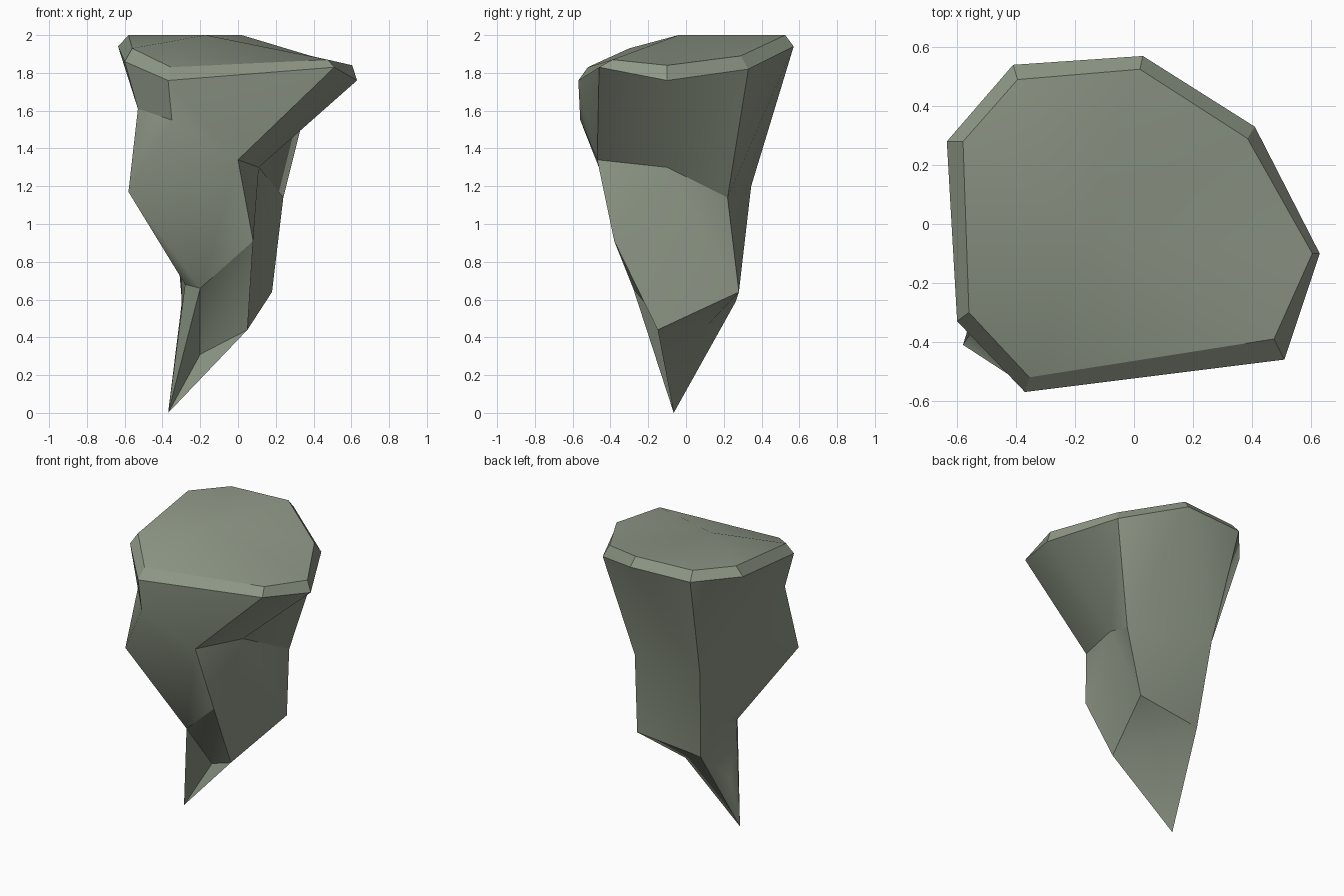
import bpy
import bmesh

cube = bpy.data.objects.get("Cube")
if cube:
    bpy.data.objects.remove(cube, do_unlink=True)

# One stone colour for the whole rock
stone = bpy.data.materials.new("grey green stone")
stone.use_nodes = True
stone.diffuse_color = (0.27, 0.31, 0.24, 1)
stone.node_tree.nodes["Principled BSDF"].inputs["Base Color"].default_value = stone.diffuse_color

# Outer edge of the table top, anticlockwise from the front left corner
rim_points = [
    (-.37, -.57, 1.76), (.51, -.46, 1.83), (.63, -.1, 1.76), (.41, .33, 1.82),
    (.03, .57, 1.94), (-.41, .54, 1.94), (-.635, .28, 1.94), (-.6, -.33, 1.86),
]
# Inner edge of the bevel, in the same order
crown_points = [
    (-.355, -.52, 1.83), (.475, -.39, 1.87), (.605, -.1, 1.84), (.385, .29, 1.89),
    (.02, .525, 2), (-.395, .49, 2), (-.58, .28, 2), (-.56, -.3, 1.93),
]
crown_peak = (-.17, -.04, 2)

# Corners of the broken column below the rim
column_points = dict(
    chip_front=(-.35, -.56, 1.55),
    chip_side=(-.53, -.33, 1.61),
    elbow=(-.58, -.41, 1.17),
    notch_front=(0, -.47, 1.34),
    notch_mid=(.11, -.1, 1.3),
    notch_back=(.24, .22, 1.14),
    waist=(.08, -.38, .91),
    back_ridge=(-.35, .345, 1.2),
    heel_front=(.05, -.15, .44),
    heel_back=(.18, .28, .64),
    brow=(-.2, -.28, .66),
    brow_side=(-.28, -.155, .68),
    hip=(-.3, .02, .72),
    back_foot=(-.297, .264, .59),
    front_hollow=(-.2, 0, .31),
    under_hollow=(-.08, .12, .47),
    side_hollow=(-.3, -.06, .31),
    tip=(-.37, -.065, 0),
)

# Column faces, grouped by side, each given by the names of its corners
rim_names = ["front_left", "front_right", "right", "back_right",
             "back", "back_left", "left", "side_left"]
column_faces = {
    "chip": ["side_left front_left chip_front chip_side"],
    "front": [
        "front_left front_right notch_front",
        "front_left notch_front chip_front",
        "chip_front notch_front elbow",
        "chip_side chip_front elbow",
        "notch_front brow elbow",
        "notch_front waist brow",
        "elbow brow brow_side",
    ],
    "overhang": [
        "front_right right notch_mid notch_front",
        "back_right notch_back notch_mid right",
    ],
    "right": [
        "notch_front notch_mid waist",
        "notch_mid heel_front waist",
        "notch_mid heel_back heel_front",
        "notch_mid notch_back heel_back",
    ],
    "rear": [
        "back_right back notch_back",
        "back back_ridge notch_back",
        "notch_back back_ridge heel_back",
        "heel_back back_ridge back_foot",
        "back back_left back_ridge",
    ],
    "left": [
        "back_left left back_ridge",
        "left side_left chip_side",
        "left chip_side back_ridge",
        "chip_side elbow back_ridge",
        "back_ridge elbow hip",
        "back_ridge hip back_foot",
        "elbow brow_side hip",
    ],
    "hollow roof": [
        "brow waist front_hollow",
        "waist heel_front front_hollow",
    ],
    "hollow floor": ["heel_front tip front_hollow"],
    "hollow wall": ["tip brow front_hollow"],
    "spike edge": ["brow tip brow_side"],
    "side hollow": [
        "brow_side tip side_hollow",
        "hip brow_side side_hollow",
        "back_foot hip side_hollow",
        "tip back_foot side_hollow",
    ],
    "under hollow": [
        "heel_front heel_back under_hollow",
        "heel_back back_foot under_hollow",
        "back_foot tip under_hollow",
        "tip heel_front under_hollow",
    ],
}

bm = bmesh.new()
rim = [bm.verts.new(p) for p in rim_points]
crown = [bm.verts.new(p) for p in crown_points]
peak = bm.verts.new(crown_peak)
corner = dict(zip(rim_names, rim))
corner.update({name: bm.verts.new(p) for name, p in column_points.items()})
side_of = {}

# Bevel band, one flat facet per corner pair, and the table top
for i in range(len(rim)):
    j = (i + 1) % len(rim)
    side_of[bm.faces.new((rim[i], rim[j], crown[j], crown[i]))] = rim_names[i] + " bevel"
    side_of[bm.faces.new((crown[i], crown[j], peak))] = "top"

# Column and spike
for side, faces in column_faces.items():
    for face in faces:
        side_of[bm.faces.new([corner[name] for name in face.split()])] = side

# Smooth within each side, sharp where two sides meet
bmesh.ops.recalc_face_normals(bm, faces=bm.faces)
for face in bm.faces:
    face.smooth = True
for edge in bm.edges:
    edge.smooth = len({side_of[face] for face in edge.link_faces}) == 1

mesh = bpy.data.meshes.new("rock_pillar")
bm.to_mesh(mesh)
bm.free()
mesh.materials.append(stone)
rock = bpy.data.objects.new("rock_pillar", mesh)
bpy.context.collection.objects.link(rock)
